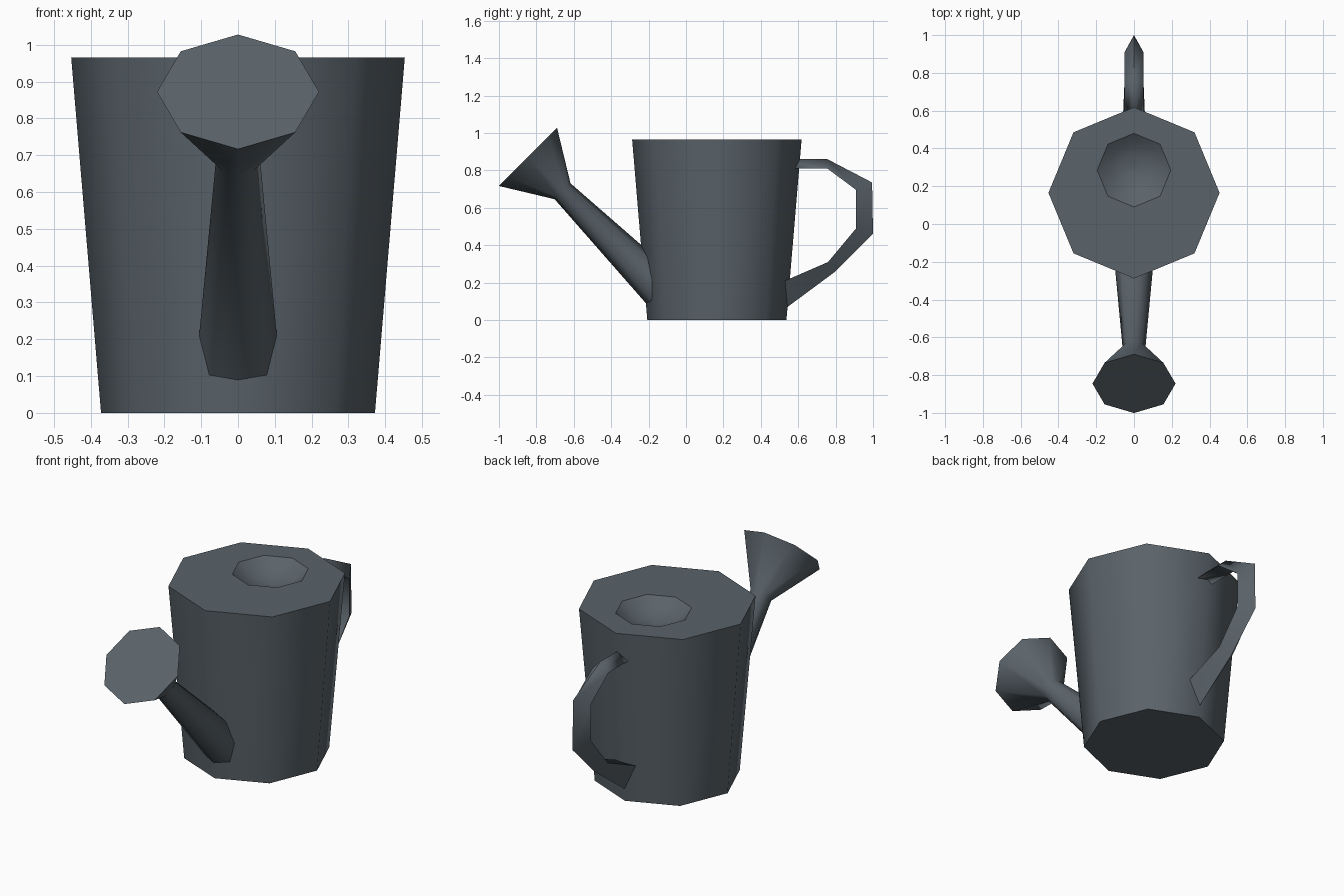
import bpy, bmesh, math
from mathutils import Vector

cube = bpy.data.objects.get("Cube")
if cube:
    bpy.data.objects.remove(cube, do_unlink=True)

slate = bpy.data.materials.new("slate grey")
slate.use_nodes = True
colour = (0.102, 0.125, 0.144, 1)
slate.diffuse_color = colour
slate.node_tree.nodes["Principled BSDF"].inputs["Base Color"].default_value = colour


def ring(y, z, radius, tilt=0.0, sides=8):
    """Polygon around an axis that leans from +z towards -y by tilt."""
    u = Vector((1, 0, 0))
    v = Vector((0, math.cos(tilt), math.sin(tilt)))
    centre = Vector((0, y, z))
    turns = [math.tau * i / sides for i in range(sides)]
    return [centre + radius * (math.cos(a) * u + math.sin(a) * v) for a in turns]


def loft(name, rings, cap_start=True, cap_end=True, angle=60, flip=False):
    """Skin a list of equal rings and smooth the result by angle."""
    bm = bmesh.new()
    loops = [[bm.verts.new(p) for p in r] for r in rings]
    n = len(loops[0])
    for a, b in zip(loops, loops[1:]):
        for i in range(n):
            j = (i + 1) % n
            bm.faces.new((a[i], a[j], b[j], b[i]))
    if cap_start:
        bm.faces.new(loops[0][::-1])
    if cap_end:
        bm.faces.new(loops[-1])
    if flip:
        bmesh.ops.reverse_faces(bm, faces=bm.faces[:])
    mesh = bpy.data.meshes.new(name)
    bm.to_mesh(mesh)
    bm.free()
    mesh.materials.append(slate)
    obj = bpy.data.objects.new(name, mesh)
    bpy.context.collection.objects.link(obj)
    bpy.ops.object.select_all(action="DESELECT")
    obj.select_set(True)
    bpy.context.view_layer.objects.active = obj
    bpy.ops.object.shade_smooth_by_angle(angle=math.radians(angle))
    return obj


# Tapered can whose lid leaves an opening towards the back
can_y, top, hole_y, hole_r = 0.165, 0.965, 0.285, 0.195
loft("can_body", [ring(can_y, 0, 0.372), ring(can_y, top, 0.453),
                  ring(hole_y, top, hole_r)], cap_end=False)

# Shallow bowl set into the opening
loft("lid_recess", [ring(hole_y, top, hole_r), ring(hole_y, top - 0.045, 0.14),
                    ring(hole_y, top - 0.07, 0.075), ring(hole_y, top - 0.08, 0.005)],
     cap_start=False)

# Spout narrowing to a neck, then flaring into the sprinkler head
lean = math.radians(45)
loft("spout", [ring(-0.10, 0.13, 0.113, lean), ring(-0.66, 0.688, 0.06, lean),
               ring(-0.845, 0.872, 0.22, lean)])

# Handle with a triangular section: outer ridge, flat inner face
# Each row: ridge y, ridge z, inner y, inner z, half width
stations = [
    (0.58, 0.86, 0.58, 0.81, 0.05),
    (0.755, 0.86, 0.755, 0.81, 0.05),
    (0.995, 0.735, 0.91, 0.695, 0.05),
    (1.0, 0.46, 0.91, 0.49, 0.05),
    (0.80, 0.26, 0.76, 0.31, 0.05),
    (0.53, 0.06, 0.53, 0.21, 0.06),
]
sections = [[Vector((0, oy, oz)), Vector((w, iy, iz)), Vector((-w, iy, iz))]
            for oy, oz, iy, iz, w in stations]
loft("handle", sections, angle=100, flip=True)
